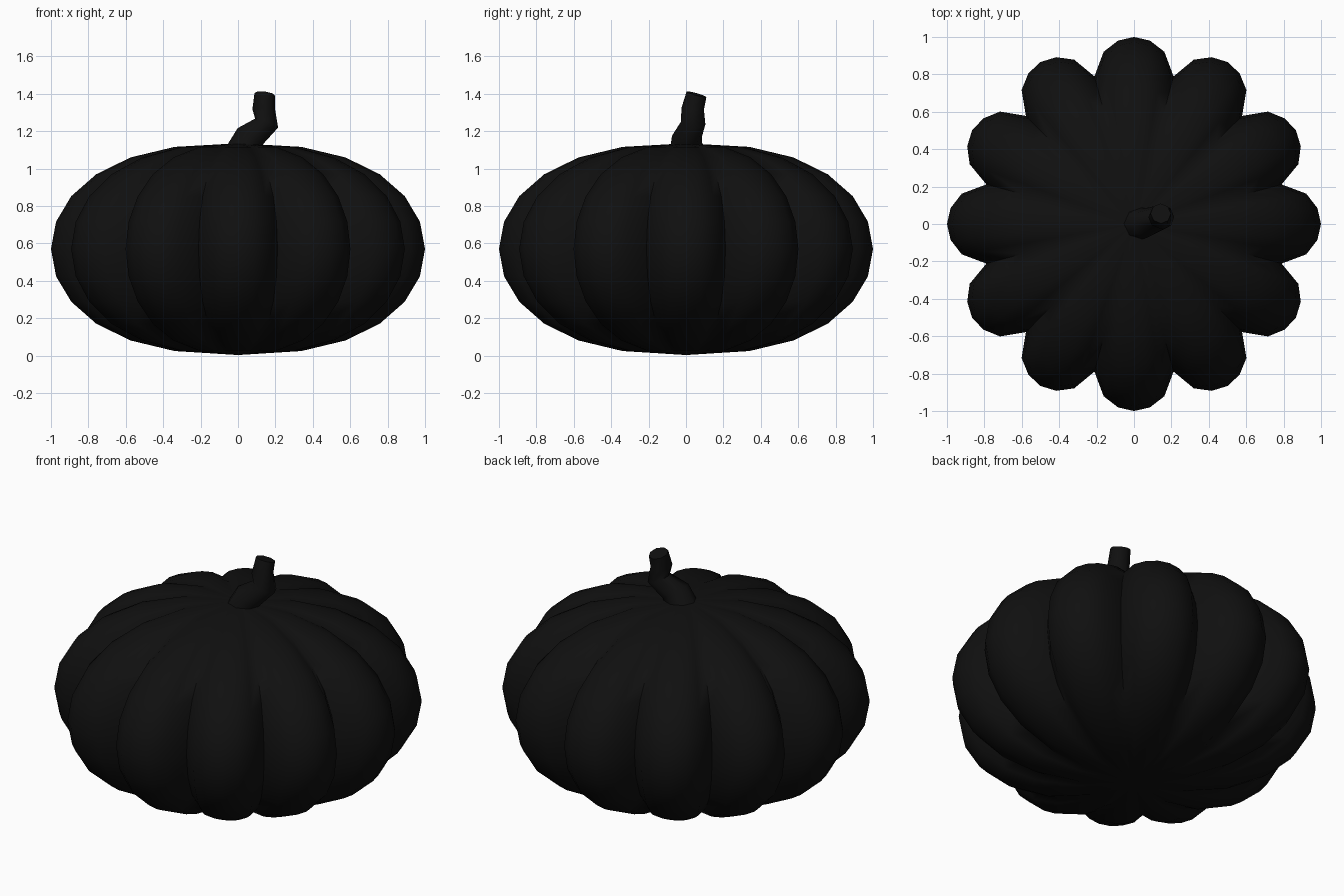
import bpy, bmesh
from math import sin, cos, pi, radians
from mathutils import Vector

if "Cube" in bpy.data.objects:
    bpy.data.objects.remove(bpy.data.objects["Cube"])

mat = bpy.data.materials.new("near_black")
mat.diffuse_color = (0.005, 0.005, 0.005, 1)
mat.use_nodes = True
mat.node_tree.nodes["Principled BSDF"].inputs["Base Color"].default_value = mat.diffuse_color


def finish(name, bm):
    bmesh.ops.recalc_face_normals(bm, faces=bm.faces)
    me = bpy.data.meshes.new(name)
    bm.to_mesh(me)
    bm.free()
    ob = bpy.data.objects.new(name, me)
    bpy.context.collection.objects.link(ob)
    me.materials.append(mat)
    return ob


def bridge(bm, a, b):
    n = len(a)
    for i in range(n):
        bm.faces.new((a[i], a[(i + 1) % n], b[(i + 1) % n], b[i]))


def smooth(ob, angle):
    bpy.ops.object.select_all(action='DESELECT')
    ob.select_set(True)
    bpy.context.view_layer.objects.active = ob
    bpy.ops.object.shade_smooth_by_angle(angle=radians(angle))


# Pumpkin body: twelve lobes of six segments, swept over a flattened sphere
HALF = 0.565
LOBE = [1, 0.984, 0.935, 0.817, 0.935, 0.984]
bm = bmesh.new()
rings = []
for k in range(1, 12):
    lat = radians(-90 + 15 * k)
    r, z = cos(lat) ** 0.8, 0.57 + HALF * sin(lat)
    rings.append([bm.verts.new((r * LOBE[i % 6] * cos(i * pi / 36),
                                r * LOBE[i % 6] * sin(i * pi / 36), z))
                  for i in range(72)])
for a, b in zip(rings, rings[1:]):
    bridge(bm, a, b)
for ring, z in ((rings[0], 0.003), (rings[-1], 0.57 + HALF)):
    pole = bm.verts.new((0, 0, z))
    for i in range(72):
        bm.faces.new((ring[i], ring[(i + 1) % 72], pole))
smooth(finish("pumpkin_body", bm), 80)

# Crooked stem: tilted rings (centre, normal, radius)
STEM = [((0, 0, 1.05), (0.3, 0, 1), 0.092),
        ((0.065, 0.005, 1.172), (0.55, 0.05, 0.83), 0.08),
        ((0.153, 0.038, 1.243), (0.36, 0.1, 0.93), 0.066),
        ((0.137, 0.036, 1.32), (-0.05, 0.1, 1), 0.06),
        ((0.143, 0.056, 1.397), (0.12, 0.28, 1), 0.055)]
bm = bmesh.new()
rings = []
for c, n, r in STEM:
    n = Vector(n).normalized()
    u = Vector((0, 1, 0)).cross(n).normalized()
    v = n.cross(u)
    rings.append([bm.verts.new(Vector(c) + r * (u * cos(i * pi / 4) + v * sin(i * pi / 4)))
                  for i in range(8)])
for a, b in zip(rings, rings[1:]):
    bridge(bm, a, b)
bm.faces.new(rings[0])
bm.faces.new(rings[-1])
smooth(finish("stem", bm), 60)
